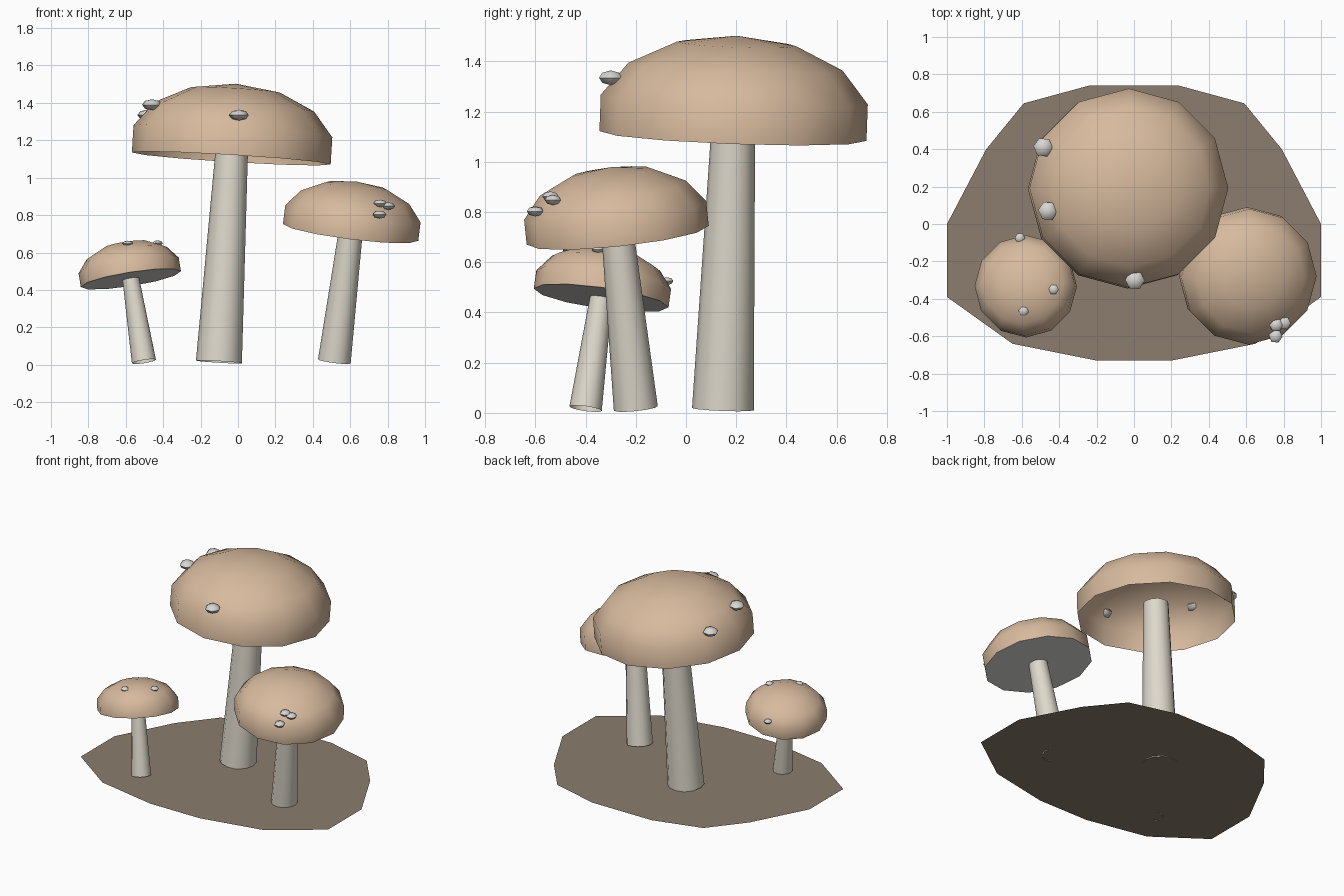
import bpy, bmesh
from math import pi, sin, cos
from mathutils import Vector, Matrix

cube = bpy.data.objects.get("Cube")
if cube:
    bpy.data.objects.remove(cube, do_unlink=True)


def material(name, rgb):
    m = bpy.data.materials.new(name)
    m.use_nodes = True
    m.diffuse_color = (*rgb, 1)
    m.node_tree.nodes["Principled BSDF"].inputs["Base Color"].default_value = (*rgb, 1)
    return m


tan = material("tan_cap", (0.68, 0.49, 0.34))
cream = material("cream_stem", (0.73, 0.69, 0.60))
pale = material("pale_grey", (0.68, 0.67, 0.64))
earth = material("brown_earth", (0.26, 0.205, 0.153))


def finish(name, bm, mats, matrix=Matrix(), smooth=True):
    for f in bm.faces:
        f.smooth = smooth
    for e in bm.edges:
        if len(e.link_faces) == 2 and e.calc_face_angle(0) > 1.05:
            e.smooth = False
    mesh = bpy.data.meshes.new(name)
    bm.to_mesh(mesh)
    bm.free()
    for m in mats:
        mesh.materials.append(m)
    ob = bpy.data.objects.new(name, mesh)
    ob.matrix_world = matrix
    bpy.context.collection.objects.link(ob)


# Ground: thin flat plate, half outline mirrored in x
half = [(0.2, -0.73), (0.65, -0.64), (1, -0.39), (1, 0), (0.79, 0.4), (0.59, 0.645), (0.24, 0.74)]
outline = half + [(-x, y) for x, y in reversed(half)]
bm = bmesh.new()
bm.faces.new([bm.verts.new((x, y, 0.015)) for x, y in outline])
finish("ground", bm, [earth], smooth=False)


def mushroom(name, foot, rim, r_foot, r_top, size, overshoot, hollow, spot_size, spots):
    foot, rim = Vector(foot), Vector(rim)
    axis = (rim - foot).normalized()
    turn = Vector((0, 0, 1)).rotation_difference(axis).to_matrix().to_4x4()

    # Stem: open tapered tube running a little way into the cap
    length = (rim - foot).length + overshoot
    bm = bmesh.new()
    bmesh.ops.create_cone(bm, cap_ends=False, segments=12, radius1=r_foot, radius2=r_top,
                          depth=length, matrix=Matrix.Translation((0, 0, length / 2)))
    finish(name + "_stem", bm, [cream], Matrix.Translation(foot) @ turn)

    # Cap: flattened sphere cut just below its equator
    bm = bmesh.new()
    bmesh.ops.create_uvsphere(bm, u_segments=12, v_segments=7, radius=1)
    low = -cos(4 * pi / 7) * -1
    bmesh.ops.delete(bm, geom=[v for v in bm.verts if v.co.z < low - 0.05], context='VERTS')
    bmesh.ops.translate(bm, verts=bm.verts, vec=(0, 0, -low))
    bmesh.ops.scale(bm, verts=bm.verts, vec=(size, size, size * 0.6))
    # Flat pale underside
    if not hollow:
        rim_edges = [e for e in bm.edges if e.is_boundary]
        for f in bmesh.ops.contextual_create(bm, geom=rim_edges)["faces"]:
            f.material_index = 1
        bmesh.ops.recalc_face_normals(bm, faces=bm.faces)
    finish(name + "_cap", bm, [tan, pale], Matrix.Translation(rim) @ turn)

    # Spots: small flattened lumps on the cap
    for i, place in enumerate(spots):
        bm = bmesh.new()
        bmesh.ops.create_uvsphere(bm, u_segments=6, v_segments=4, radius=spot_size)
        bmesh.ops.scale(bm, verts=bm.verts, vec=(1, 1, 0.55))
        finish(f"{name}_spot_{i + 1}", bm, [pale],
               Matrix.Translation(place) @ Matrix.Rotation(0.5 + i, 4, 'Z'))


mushroom("large", (-0.102, 0.147, 0.015), (-0.036, 0.187, 1.103), 0.123, 0.085, 0.546, 0.1, True, 0.053,
         [(0.005, -0.3, 1.335), (-0.46, 0.07, 1.39), (-0.485, 0.41, 1.335)])
mushroom("medium", (0.515, -0.2, 0.018), (0.602, -0.272, 0.708), 0.088, 0.064, 0.374, 0.02, False, 0.037,
         [(0.76, -0.54, 0.862), (0.803, -0.53, 0.848), (0.757, -0.6, 0.803)])
mushroom("small", (-0.503, -0.4, 0.017), (-0.573, -0.338, 0.458), 0.065, 0.044, 0.278, 0.02, False, 0.028,
         [(-0.61, -0.075, 0.525), (-0.43, -0.35, 0.65), (-0.59, -0.465, 0.648)])
